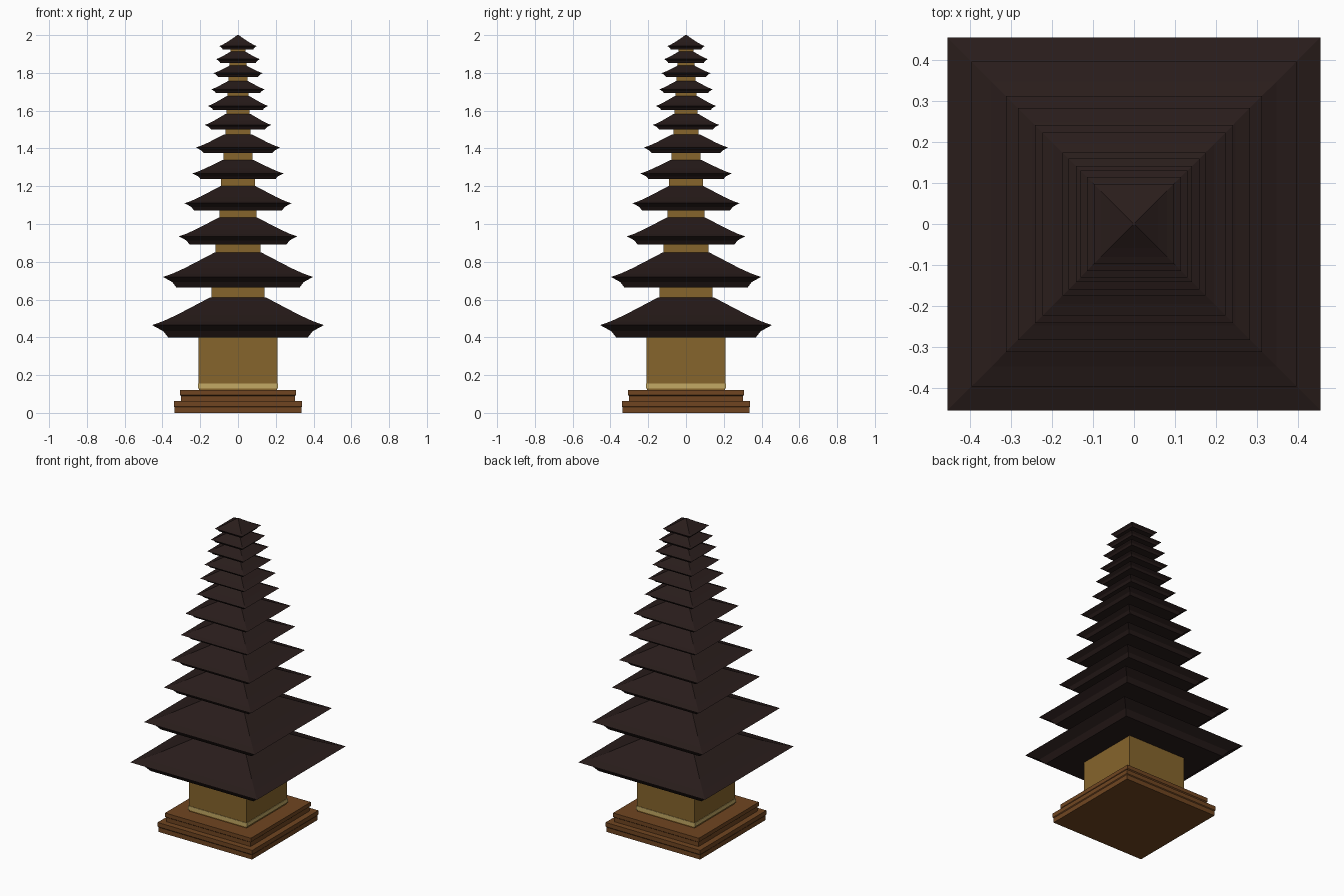
import bpy, bmesh


def material(name, rgb):
    m = bpy.data.materials.new(name)
    m.diffuse_color = (*rgb, 1)
    return m


DARK = material("dark_thatch", (0.022, 0.012, 0.011))
GOLD = material("gold_wall", (0.24, 0.13, 0.025))
TRIM = material("pale_trim", (0.55, 0.40, 0.13))
WOOD = material("brown_base", (0.16, 0.06, 0.015))


def square_loft(name, profile, mat):
    """Stack square rings given as (half width, z) and cap both ends."""
    bm = bmesh.new()
    rings = [[bm.verts.new((sx * r, sy * r, z))
              for sx, sy in ((-1, -1), (1, -1), (1, 1), (-1, 1))]
             for r, z in profile]
    for a, b in zip(rings, rings[1:]):
        for i in range(4):
            j = (i + 1) % 4
            bm.faces.new((a[i], a[j], b[j], b[i]))
    bm.faces.new(rings[0][::-1])
    bm.faces.new(rings[-1])
    bmesh.ops.recalc_face_normals(bm, faces=bm.faces)
    me = bpy.data.meshes.new(name)
    bm.to_mesh(me)
    bm.free()
    ob = bpy.data.objects.new(name, me)
    me.materials.append(mat)
    bpy.context.collection.objects.link(ob)
    return ob


# stepped base
square_loft("base_lower_step", [(0.336, 0), (0.336, 0.03), (0.34, 0.035), (0.34, 0.062)], WOOD)
square_loft("base_upper_step", [(0.302, 0.062), (0.302, 0.09), (0.308, 0.095), (0.308, 0.12)], WOOD)

# main chamber with pale skirting
square_loft("chamber_plinth", [(0.206, 0.12), (0.206, 0.13)], GOLD)
square_loft("chamber_skirting", [(0.211, 0.13), (0.211, 0.155)], TRIM)
square_loft("chamber_wall", [(0.208, 0.155), (0.208, 0.402)], GOLD)

# roof tiers: bottom half width, bottom z, eave half width, eave z, top half width, top z
TIERS = [
    (0.370, 0.400, 0.455, 0.465, 0.150, 0.610),
    (0.327, 0.665, 0.397, 0.720, 0.122, 0.850),
    (0.257, 0.892, 0.313, 0.935, 0.100, 1.035),
    (0.233, 1.072, 0.283, 1.110, 0.090, 1.202),
    (0.198, 1.237, 0.242, 1.268, 0.083, 1.338),
    (0.182, 1.375, 0.223, 1.405, 0.072, 1.475),
    (0.143, 1.500, 0.175, 1.525, 0.065, 1.583),
    (0.130, 1.603, 0.160, 1.625, 0.060, 1.677),
    (0.117, 1.693, 0.142, 1.713, 0.052, 1.757),
    (0.106, 1.778, 0.130, 1.799, 0.046, 1.838),
    (0.094, 1.853, 0.115, 1.873, 0.040, 1.912),
    (0.080, 1.923, 0.098, 1.942, 0.003, 2.000),
]
# half widths of the necks under tiers 2 to 12
NECKS = [0.140, 0.118, 0.098, 0.090, 0.078, 0.066, 0.060, 0.055, 0.050, 0.045, 0.040]

for n, (rb, zb, re, ze, rt, zt) in enumerate(TIERS, 1):
    # slightly concave slope above the eave, coved fascia below it
    cove = (rb + 0.3 * (re - rb), zb + 0.5 * (ze - zb))
    low = (re + 0.18 * (rt - re), ze + 0.13 * (zt - ze))
    mid = (re + 0.42 * (rt - re), ze + 0.36 * (zt - ze))
    square_loft(f"roof_{n:02d}", [(rb, zb), cove, (re, ze), low, mid, (rt, zt)], DARK)

for n, r in enumerate(NECKS, 2):
    square_loft(f"neck_{n:02d}", [(r, TIERS[n - 2][5] - 0.01), (r, TIERS[n - 1][1] + 0.005)], GOLD)
